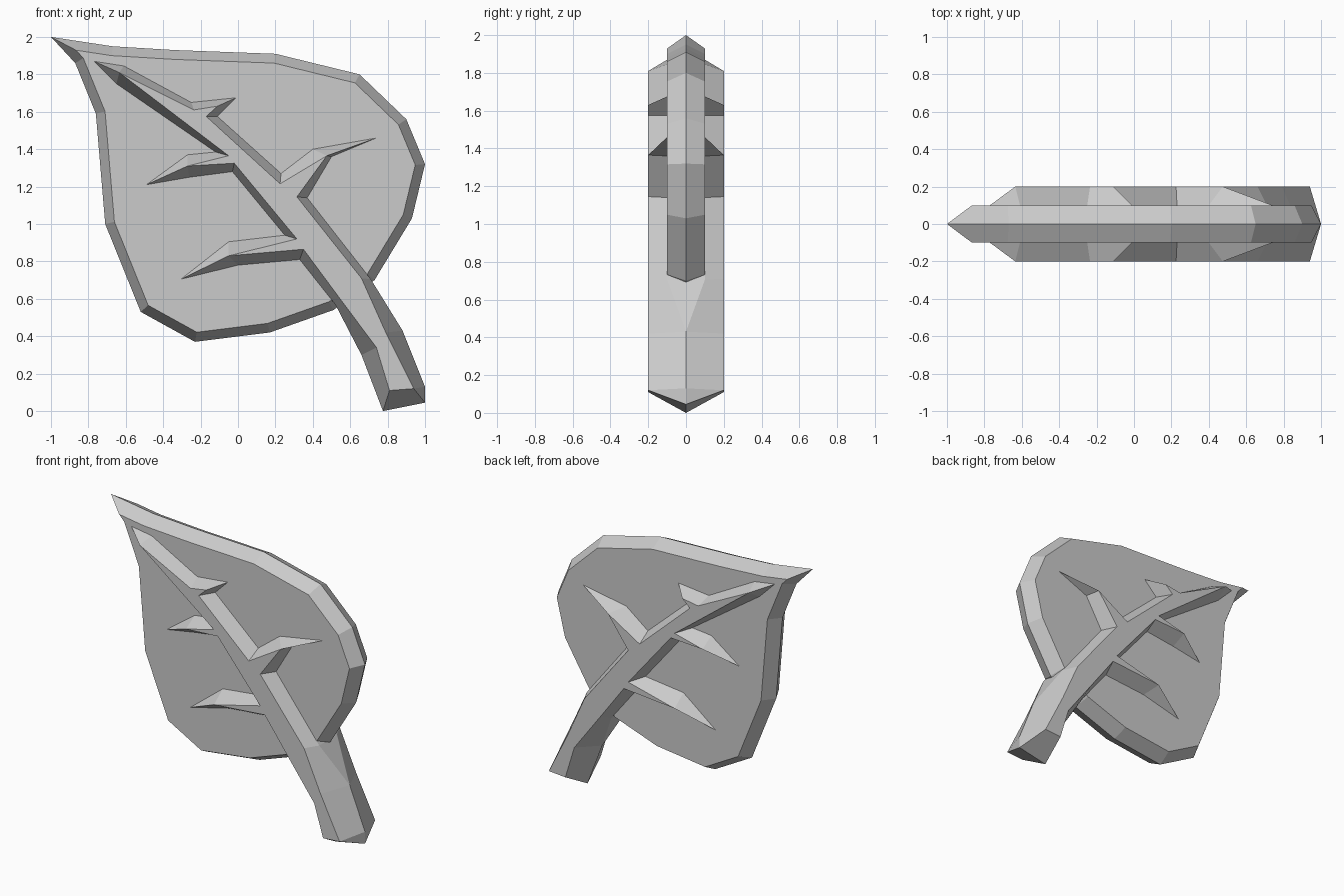
import bpy
import bmesh
from mathutils import Vector

cube = bpy.data.objects.get("Cube")
if cube:
    bpy.data.objects.remove(cube, do_unlink=True)

grey = bpy.data.materials.new("light_grey")
grey.use_nodes = True
colour = (0.6, 0.6, 0.6, 1)
grey.diffuse_color = colour
grey.node_tree.nodes["Principled BSDF"].inputs["Base Color"].default_value = colour

BLADE_HALF = 0.1   # half thickness of the leaf blade
VEIN_HALF = 0.2    # half thickness of the stem and veins
RIM = 0.05         # width of the bevelled blade rim


class Solid:
    """Collects faces from points, merging any shared corners."""

    def __init__(self):
        self.bm = bmesh.new()
        self.verts = {}

    def face(self, points):
        corners = []
        for point in points:
            key = tuple(round(c, 4) for c in point)
            if key not in self.verts:
                self.verts[key] = self.bm.verts.new(key)
            if self.verts[key] not in corners:
                corners.append(self.verts[key])
        if len(corners) > 2 and not self.bm.faces.get(corners):
            self.bm.faces.new(corners)

    def finish(self, name):
        bmesh.ops.recalc_face_normals(self.bm, faces=self.bm.faces[:])
        mesh = bpy.data.meshes.new(name)
        self.bm.to_mesh(mesh)
        self.bm.free()
        mesh.materials.append(grey)
        obj = bpy.data.objects.new(name, mesh)
        bpy.context.collection.objects.link(obj)
        return obj


def at_depth(point, y):
    return (point[0], y, point[1])


def pairs(items):
    """Neighbouring items around a closed loop."""
    return zip(items, items[1:] + items[:1])


def inset(outline, width):
    """Mitred inward offset of a clockwise outline."""
    result = []
    for i, point in enumerate(outline):
        here = Vector(point)
        before = (here - Vector(outline[i - 1])).normalized()
        after = (Vector(outline[(i + 1) % len(outline)]) - here).normalized()
        n1 = Vector((before.y, -before.x))
        n2 = Vector((after.y, -after.x))
        result.append(tuple(here + (n1 + n2) * width / (1 + n1.dot(n2))))
    return result


# Leaf blade: clockwise outline at the middle, inset flat faces front and back
outline = [
    (-1, 2), (-.67, 1.95), (-.34, 1.93), (.2, 1.91), (.65, 1.8), (.9, 1.56),
    (1, 1.32), (.93, 1.03), (.73, .7), (.51, .54), (.17, .42), (-.23, .37),
    (-.52, .53), (-.71, 1), (-.76, 1.59), (-.87, 1.86),
]
blade = Solid()
inner = inset(outline, RIM)
for side in (-BLADE_HALF, BLADE_HALF):
    blade.face([at_depth(p, side) for p in inner])
    for (a, p), (b, q) in pairs(list(zip(outline, inner))):
        blade.face([at_depth(a, 0), at_depth(b, 0),
                    at_depth(q, side), at_depth(p, side)])
blade.finish("leaf_blade")

# Stem and veins: each row pairs a foot point with a raised crest point
stem_left = [
    ((.775, 0), (.81, .11)), ((.66, .3), (.74, .34)), ((.52, .57), (.535, .615)),
]
lower_left_vein = [
    ((.33, .81), (.35, .865)), ((0, .78), (-.05, .83)),
    ((-.305, .705), (-.05, .83)), ((-.05, .905), (-.05, .83)),
    ((.25, .94), (.315, .92)),
]
upper_left_vein = [
    ((-.03, 1.28), (-.02, 1.325)), ((-.26, 1.25), (-.27, 1.31)),
    ((-.49, 1.21), (-.27, 1.31)), ((-.27, 1.37), (-.27, 1.31)),
    ((-.12, 1.385), (-.05, 1.365)),
]
vein_tip = [
    ((-.65, 1.75), (-.635, 1.81)), ((-.77, 1.87), (-.635, 1.81)),
    ((-.61, 1.845), (-.635, 1.81)),
]
upper_right_vein = [
    ((-.25, 1.65), (-.235, 1.61)), ((-.01, 1.675), (-.11, 1.63)),
    ((-.11, 1.575), (-.17, 1.575)),
]
lower_right_vein = [
    ((.23, 1.27), (.225, 1.215)), ((.4, 1.4), (.475, 1.365)),
    ((.74, 1.46), (.475, 1.365)), ((.5, 1.36), (.475, 1.365)),
    ((.37, 1.14), (.315, 1.145)),
]
stem_right = [
    ((.71, .705), (.66, .71)), ((.88, .43), (.79, .42)),
    ((1, .13), (.94, .12)), ((1, .045), (.94, .12)),
]
rows = (stem_left + lower_left_vein + upper_left_vein + vein_tip
        + upper_right_vein + lower_right_vein + stem_right)


def foot(point, side):
    # Feet rest on the blade; below it they meet in a ridge at the middle
    return at_depth(point, side * BLADE_HALF if point[1] > .5 else 0)


stem = Solid()
for side in (-1, 1):
    stem.face([at_depth(crest, side * VEIN_HALF) for _, crest in rows])
    for (a, p), (b, q) in pairs(rows):
        stem.face([foot(a, side), foot(b, side),
                   at_depth(q, side * VEIN_HALF), at_depth(p, side * VEIN_HALF)])
for (a, _), (b, _) in pairs(rows):
    stem.face([foot(a, -1), foot(b, -1), foot(b, 1), foot(a, 1)])
stem.finish("stem_and_veins")
